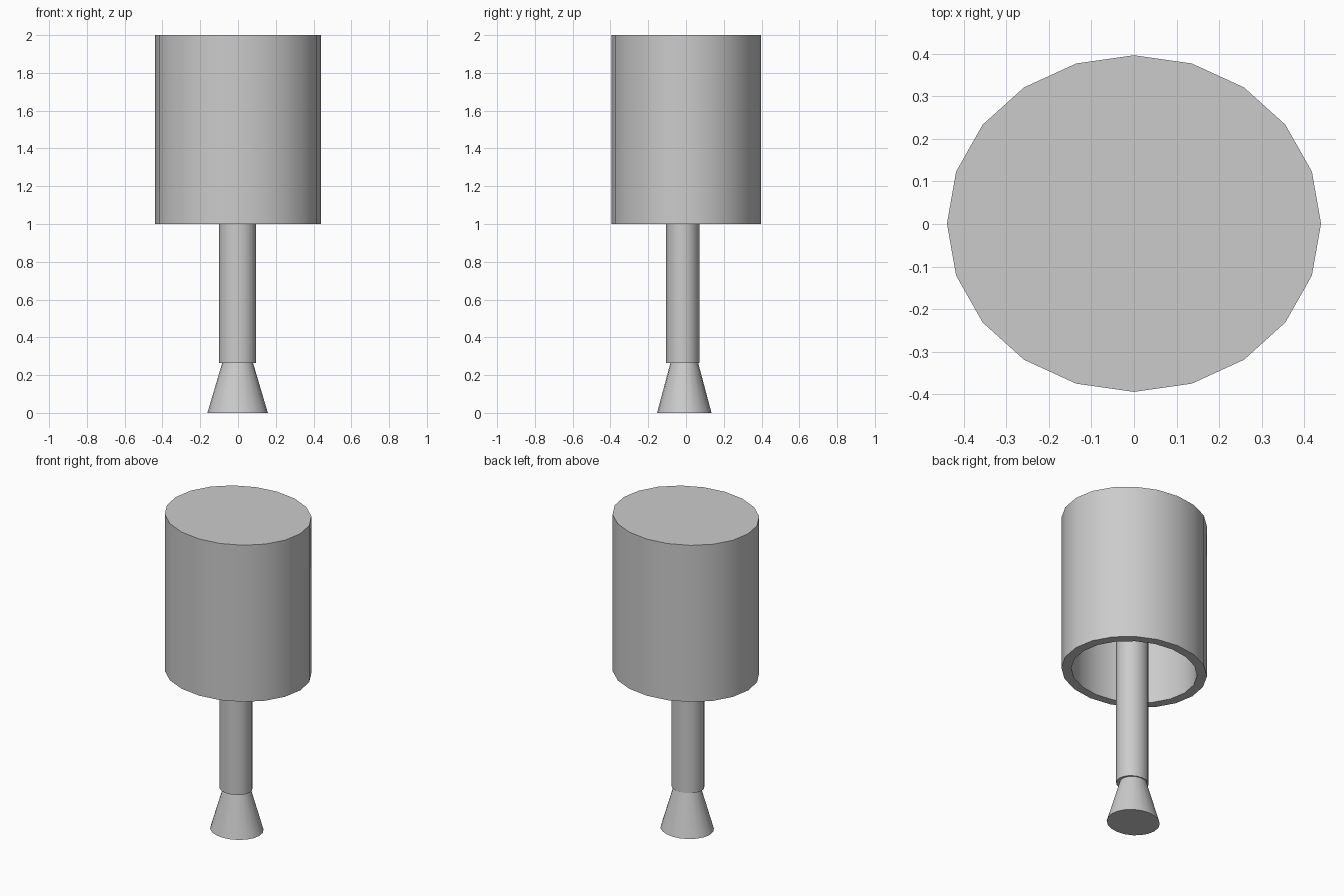
import bpy
from math import cos, sin, pi

if "Cube" in bpy.data.objects:
    bpy.data.objects.remove(bpy.data.objects["Cube"])

SIDES = 20


def lathe(name, profile, centre, squash=0.9):
    """Close an oval solid from (x radius, z) rings, capped at both ends."""
    verts, faces = [], []
    for r, z in profile:
        for i in range(SIDES):
            a = 2 * pi * i / SIDES
            verts.append((centre[0] + r * cos(a), centre[1] + r * squash * sin(a), z))
    for k in range(len(profile) - 1):
        for i in range(SIDES):
            j = (i + 1) % SIDES
            a, b = k * SIDES, (k + 1) * SIDES
            faces.append((a + i, a + j, b + j, b + i))
    last = (len(profile) - 1) * SIDES
    faces.append(tuple(reversed(range(SIDES))))
    faces.append(tuple(range(last, last + SIDES)))
    mesh = bpy.data.meshes.new(name)
    mesh.from_pydata(verts, [], faces)
    obj = bpy.data.objects.new(name, mesh)
    bpy.context.collection.objects.link(obj)
    bpy.ops.object.select_all(action='DESELECT')
    obj.select_set(True)
    bpy.context.view_layer.objects.active = obj
    bpy.ops.object.shade_smooth_by_angle(angle=pi / 6)
    return obj


# Flared foot
lathe("lamp_foot", [(0.16, 0), (0.08, 0.27)], (-0.002, -0.009))

# Post running up inside the shade
lathe("lamp_post", [(0.098, 0.263), (0.098, 1.95)], (-0.002, -0.017))

# Shade: inner ceiling, inner wall, rim, outer wall, closed top
shade = lathe("lamp_shade",
              [(0.38, 1.94), (0.38, 1.0), (0.439, 1.0), (0.439, 2.0)], (0, 0.001))
# Ceiling faces down into the hollow
